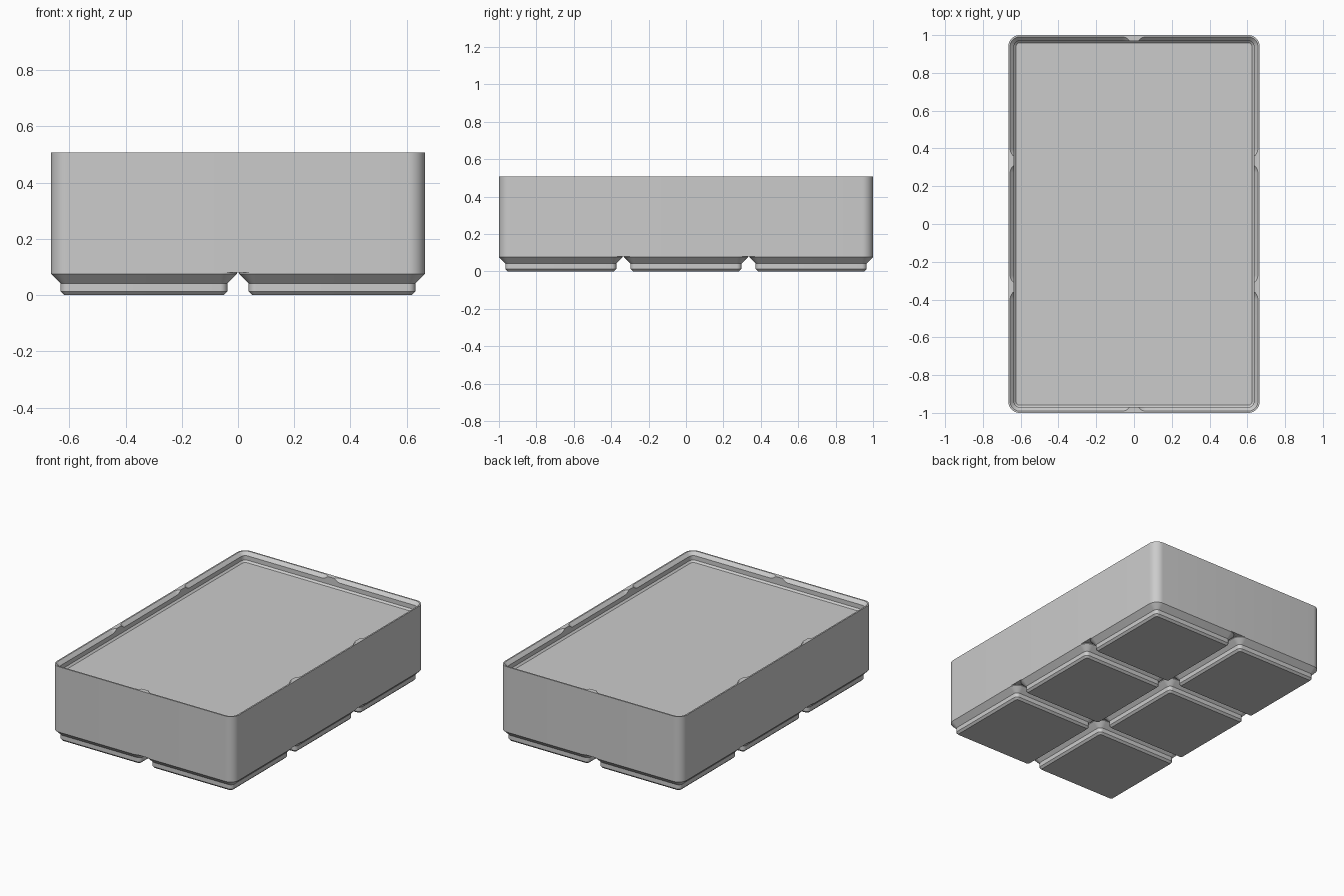
import bpy
import bmesh
from math import cos, sin, pi

MM = 2 / 125.5              # the tray is laid out in millimetres, then scaled
PITCH, CELL, RADIUS = 42, 41.5, 3.75
COLS, ROWS = 2, 3
WIDTH, LENGTH = COLS * PITCH - 0.5, ROWS * PITCH - 0.5
FLOOR, RIM = 28, 31.8       # height of the filled top and of the lip

cube = bpy.data.objects.get("Cube")
if cube:
    bpy.data.objects.remove(cube, do_unlink=True)

grey = bpy.data.materials.new("light grey")
grey.use_nodes = True
grey.diffuse_color = (0.6, 0.6, 0.6, 1)
grey.node_tree.nodes["Principled BSDF"].inputs["Base Color"].default_value = (0.6, 0.6, 0.6, 1)


def rounded_ring(bm, cx, cy, w, l, z, inset, steps=10):
    """Ring of vertices around a rounded rectangle shrunk by inset."""
    r = RADIUS - inset
    hx, hy = w / 2 - RADIUS, l / 2 - RADIUS
    ring = []
    for corner, (sx, sy) in enumerate([(1, 1), (-1, 1), (-1, -1), (1, -1)]):
        for i in range(steps + 1):
            a = (corner + i / steps) * pi / 2
            x, y = cx + sx * hx + r * cos(a), cy + sy * hy + r * sin(a)
            ring.append(bm.verts.new((x * MM, y * MM, z * MM)))
    return ring


def loft(bm, cx, cy, w, l, levels, top=True):
    """Stack rounded rectangles given as (height, inset) levels."""
    rings = [rounded_ring(bm, cx, cy, w, l, z, inset) for z, inset in levels]
    for low, high in zip(rings, rings[1:]):
        for i in range(len(low)):
            j = (i + 1) % len(low)
            bm.faces.new((low[i], low[j], high[j], high[i]))
    bm.faces.new(rings[0][::-1])
    if top:
        bm.faces.new(rings[-1])


def make_object(name, blocks):
    bm = bmesh.new()
    for block in blocks:
        loft(bm, *block)
    mesh = bpy.data.meshes.new(name)
    bm.to_mesh(mesh)
    bm.free()
    mesh.materials.append(grey)
    obj = bpy.data.objects.new(name, mesh)
    bpy.context.collection.objects.link(obj)
    return obj


def select_only(obj):
    bpy.ops.object.select_all(action='DESELECT')
    obj.select_set(True)
    bpy.context.view_layer.objects.active = obj


cells = [((i - (COLS - 1) / 2) * PITCH, (j - (ROWS - 1) / 2) * PITCH)
         for i in range(COLS) for j in range(ROWS)]

# Solid body with straight walls and rounded corners
body = make_object("tray_body", [(0, 0, WIDTH, LENGTH, [(5, 0), (RIM, 0)])])

# Recess inside the lip: small chamfer, then a straight wall
recess = make_object("recess_cutter", [
    (0, 0, WIDTH, LENGTH, [(FLOOR, 2.6), (FLOOR + 0.7, 1.9), (RIM + 1, 1.9)])])

# Sloped seats, one per cell, leaving ridges on the lip between cells
seats = make_object("seat_cutter", [
    (x, y, CELL, CELL, [(FLOOR + 2.3, 2.1), (FLOOR + 4.2, 0.2)]) for x, y in cells])

for cutter in (recess, seats):
    cutter.hide_render = True
    cut = body.modifiers.new(cutter.name, 'BOOLEAN')
    cut.operation = 'DIFFERENCE'
    cut.solver = 'EXACT'
    cut.object = cutter
    select_only(body)
    bpy.ops.object.modifier_apply(modifier=cut.name)
    bpy.data.objects.remove(cutter, do_unlink=True)

# Stepped feet under every cell
foot_levels = [(0, 2.95), (0.8, 2.15), (2.6, 2.15), (4.75, 0), (5, 0)]
feet = make_object("stacking_feet", [
    (x, y, CELL, CELL, foot_levels, False) for x, y in cells])

for obj in (body, feet):
    select_only(obj)
    bpy.ops.object.shade_smooth_by_angle(angle=pi / 6)
